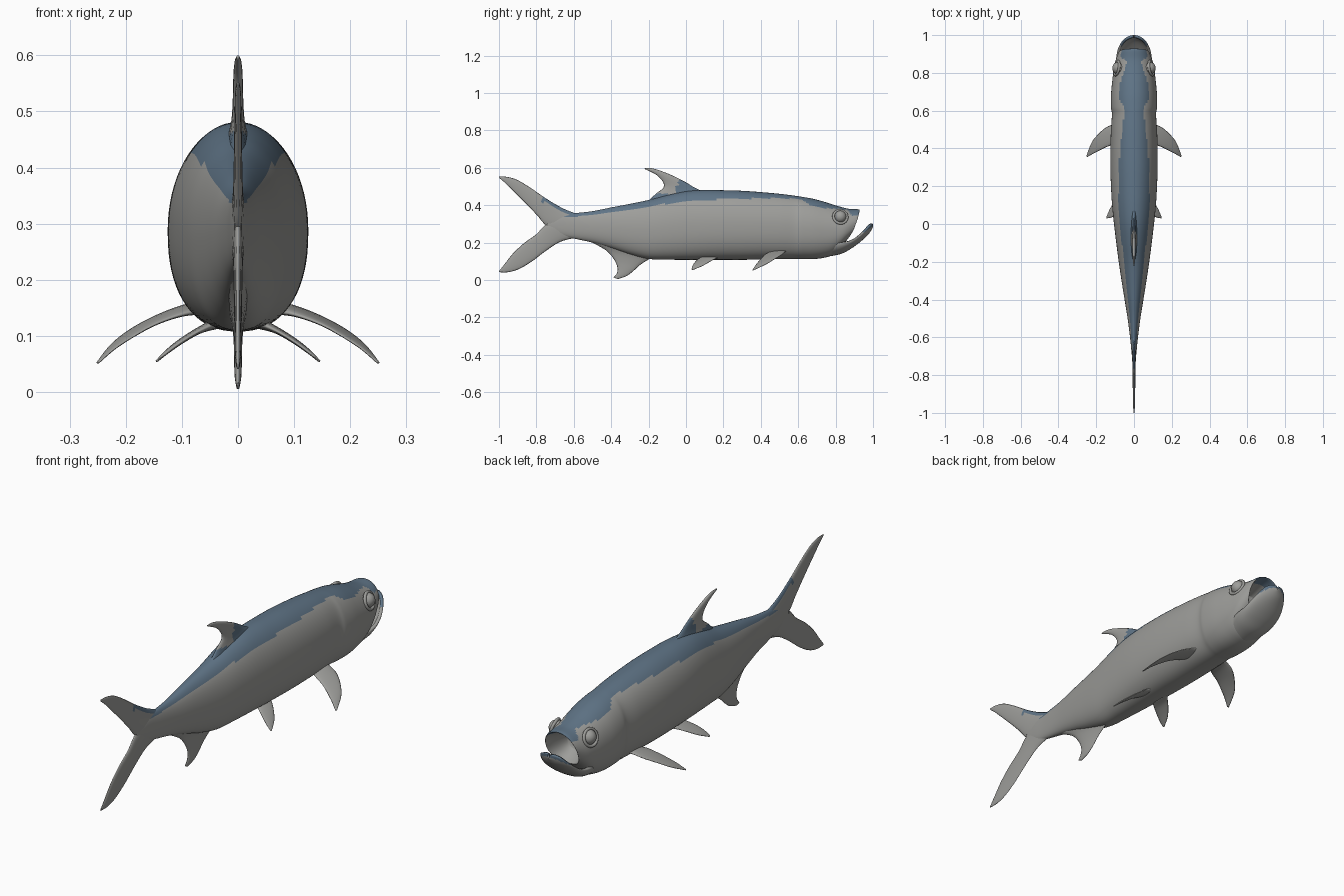
import bpy, bmesh, math
from mathutils import Vector


def material(name, rgb):
    m = bpy.data.materials.new(name)
    m.diffuse_color = (*rgb, 1)
    return m


SILVER = material("silver grey", (0.34, 0.34, 0.325))
BLUE = material("slate blue", (0.115, 0.175, 0.24))


def smooth_path(rows, steps):
    """Catmull-Rom interpolation of equal-length tuples."""
    out = []
    for i in range(len(rows) - 1):
        quad = [rows[max(i - 1, 0)], rows[i], rows[i + 1], rows[min(i + 2, len(rows) - 1)]]
        for k in range(steps):
            t = k / steps
            out.append([0.5 * (2 * b + (c - a) * t + (2 * a - 5 * b + 4 * c - d) * t * t
                               + (3 * b - a - 3 * c + d) * t ** 3) for a, b, c, d in zip(*quad)])
    return out + [list(rows[-1])]


def lookup(table, y):
    """Linear value from (y, value) pairs in rising y."""
    if y <= table[0][0]:
        return table[0][1]
    for (a, u), (b, v) in zip(table, table[1:]):
        if y <= b:
            return u + (v - u) * (y - a) / (b - a)
    return table[-1][1]


def loft(name, rings, closed=True, blue=None):
    """Skin a list of point rings; faces passing the blue rule get the blue material."""
    bm = bmesh.new()
    vs = [[bm.verts.new(p) for p in r] for r in rings]
    n = len(rings[0])
    for r, s in zip(vs, vs[1:]):
        for j in range(n if closed else n - 1):
            k = (j + 1) % n
            bm.faces.new((r[j], r[k], s[k], s[j]))
    if closed:
        bm.faces.new(vs[0])
        bm.faces.new(vs[-1])
    bmesh.ops.recalc_face_normals(bm, faces=bm.faces)
    for f in bm.faces:
        f.smooth = True
        c = f.calc_center_median()
        f.material_index = int(bool(blue and blue(c.x, c.y, c.z)))
    me = bpy.data.meshes.new(name)
    bm.to_mesh(me)
    bm.free()
    ob = bpy.data.objects.new(name, me)
    bpy.context.collection.objects.link(ob)
    me.materials.append(SILVER)
    me.materials.append(BLUE)
    return ob


def fin(name, stations, blue=None, n=16):
    """Lens-section fin; station = leading xyz, trailing xyz, half thickness."""
    rows = smooth_path(stations, 6)
    rings = []
    for i, s in enumerate(rows):
        lead, trail = Vector(s[:3]), Vector(s[3:6])
        a, b = rows[max(i - 1, 0)], rows[min(i + 1, len(rows) - 1)]
        span = Vector(b[:3]) + Vector(b[3:6]) - Vector(a[:3]) - Vector(a[3:6])
        normal = span.cross(lead - trail).normalized()
        rings.append([(lead + trail) / 2 + (lead - trail) / 2 * math.cos(q * math.tau / n)
                      + normal * s[6] * math.sin(q * math.tau / n) for q in range(n)])
    return loft(name, rings, blue=blue)


def flat(pairs):
    """Centre-plane fin stations from (lead y, lead z, trail y, trail z, thickness)."""
    return [(0, a, b, 0, c, d, t) for a, b, c, d, t in pairs]


# Body and mouth cavity: y, bottom, top, half width, forward lean
BODY = [(-0.74, 0.275, 0.315, 0.006, 0), (-0.68, 0.24, 0.35, 0.013, 0),
        (-0.6, 0.222, 0.357, 0.021, 0), (-0.5, 0.2, 0.368, 0.034, 0),
        (-0.4, 0.17, 0.388, 0.05, 0), (-0.3, 0.137, 0.407, 0.066, 0),
        (-0.2, 0.113, 0.428, 0.081, 0), (-0.1, 0.109, 0.455, 0.094, 0),
        (0, 0.108, 0.475, 0.106, 0), (0.1, 0.108, 0.481, 0.116, 0),
        (0.2, 0.108, 0.48, 0.122, 0), (0.3, 0.108, 0.477, 0.125, 0),
        (0.4, 0.11, 0.47, 0.125, 0), (0.5, 0.112, 0.461, 0.122, 0),
        (0.58, 0.113, 0.451, 0.117, 0), (0.62, 0.112, 0.445, 0.122, 0),
        (0.68, 0.112, 0.434, 0.122, 0), (0.74, 0.118, 0.417, 0.117, 0.005),
        (0.8, 0.132, 0.396, 0.11, 0.015), (0.85, 0.16, 0.381, 0.102, 0.03),
        (0.895, 0.2, 0.378, 0.086, 0.036), (0.902, 0.21, 0.372, 0.079, 0.036),
        (0.87, 0.225, 0.362, 0.07, 0.03), (0.8, 0.25, 0.335, 0.04, 0)]
EDGE = [(-0.76, 0.338), (-0.6, 0.338), (-0.4, 0.362), (-0.2, 0.392), (0, 0.425),
        (0.2, 0.433), (0.5, 0.438), (0.62, 0.432), (0.66, 0.4), (0.7, 0.388),
        (0.74, 0.383), (0.8, 0.382), (0.86, 0.375), (0.89, 0.345), (0.95, 0.345)]


def body_ring(s, n=72):
    y, lo, hi, w, lean = s
    mid = lo + (hi - lo) * 0.49
    ring = []
    for q in range(n):
        a = q * math.tau / n
        c, d = math.cos(a), math.sin(a)
        e = 0.86 if d < 0 else 0.98
        x = w * math.copysign(abs(c) ** e, c)
        z = mid + (hi - mid if d > 0 else mid - lo) * math.copysign(abs(d) ** e, d)
        ring.append((x, y + lean * d - 0.012 * lean / 0.036 * d * d, z))
    return ring


loft("body", [body_ring(s) for s in smooth_path(BODY, 8)],
     blue=lambda x, y, z: z > lookup(EDGE, y))

# Lower jaw scoop: y, keel, rim, half width
JAW = [(0.76, 0.125, 0.19, 0.085), (0.83, 0.14, 0.2, 0.096), (0.88, 0.166, 0.21, 0.094),
       (0.92, 0.194, 0.232, 0.087), (0.955, 0.224, 0.262, 0.072),
       (0.98, 0.25, 0.288, 0.052), (0.995, 0.274, 0.3, 0.026), (1.0, 0.284, 0.3, 0.005)]
jaw = loft("lower_jaw", [[(-w * math.cos(a), y, rim - (rim - keel) * math.sin(a))
                          for a in (math.pi * q / 24 for q in range(25))]
                         for y, keel, rim, w in smooth_path(JAW, 5)], closed=False,
           blue=lambda x, y, z: y > 0.95 and z > lookup([(0.95, 0.252), (1, 0.29)], y))
sol = jaw.modifiers.new("thickness", "SOLIDIFY")
sol.thickness = 0.014
sol.offset = -1

# Dorsal fin
fin("dorsal_fin", flat([(0.12, 0.462, -0.21, 0.415, 0.022), (0.05, 0.492, -0.16, 0.462, 0.013),
                        (0.0, 0.522, -0.122, 0.492, 0.01), (-0.06, 0.553, -0.122, 0.522, 0.009),
                        (-0.13, 0.582, -0.152, 0.557, 0.008), (-0.18, 0.597, -0.187, 0.578, 0.006),
                        (-0.222, 0.6, -0.22, 0.593, 0.003)]),
    blue=lambda x, y, z: y > -0.04 + (z - 0.52) * 0.5 or z < 0.462)

# Tail lobes
fin("tail_upper_lobe", flat([(-0.58, 0.352, -0.66, 0.255, 0.014), (-0.66, 0.384, -0.745, 0.29, 0.01),
                             (-0.75, 0.437, -0.795, 0.345, 0.008), (-0.83, 0.492, -0.85, 0.403, 0.007),
                             (-0.9, 0.534, -0.91, 0.463, 0.006), (-0.955, 0.551, -0.965, 0.517, 0.005),
                             (-1.0, 0.553, -0.998, 0.545, 0.002)]),
    blue=lambda x, y, z: y > -0.77 and z > 0.338 - (y + 0.6) * 0.48)
fin("tail_lower_lobe", flat([(-0.58, 0.228, -0.66, 0.335, 0.014), (-0.67, 0.205, -0.745, 0.3, 0.01),
                             (-0.75, 0.155, -0.8, 0.245, 0.008), (-0.82, 0.102, -0.865, 0.198, 0.007),
                             (-0.89, 0.06, -0.925, 0.142, 0.006), (-0.95, 0.042, -0.97, 0.085, 0.005),
                             (-1.0, 0.042, -0.998, 0.05, 0.002)]))

# Anal fin
fin("anal_fin", flat([(-0.17, 0.125, -0.53, 0.215, 0.02), (-0.21, 0.104, -0.43, 0.16, 0.012),
                      (-0.25, 0.077, -0.385, 0.11, 0.008), (-0.285, 0.045, -0.367, 0.068, 0.007),
                      (-0.32, 0.02, -0.37, 0.036, 0.006), (-0.365, 0.005, -0.387, 0.014, 0.003)]))

# Paired fins and eyes
PECTORAL = [(0.06, 0.54, 0.158, 0.06, 0.45, 0.145, 0.012), (0.1, 0.53, 0.151, 0.1, 0.425, 0.138, 0.008),
            (0.145, 0.513, 0.135, 0.145, 0.408, 0.122, 0.006), (0.19, 0.475, 0.112, 0.185, 0.388, 0.1, 0.005),
            (0.225, 0.43, 0.085, 0.22, 0.37, 0.077, 0.004), (0.252, 0.36, 0.052, 0.246, 0.355, 0.054, 0.002)]
PELVIC = [(0.04, 0.18, 0.122, 0.04, 0.08, 0.122, 0.01), (0.07, 0.152, 0.111, 0.07, 0.06, 0.108, 0.006),
          (0.1, 0.12, 0.093, 0.1, 0.043, 0.09, 0.005), (0.125, 0.085, 0.074, 0.125, 0.033, 0.072, 0.004),
          (0.146, 0.037, 0.054, 0.144, 0.03, 0.056, 0.002)]
for side, label in ((1, "right"), (-1, "left")):
    for part, rows in (("pectoral_fin", PECTORAL), ("pelvic_fin", PELVIC)):
        fin(f"{part}_{label}", [(side * r[0], r[1], r[2], side * r[3], *r[4:]) for r in rows])
    # Eyeball inside a raised socket ring
    bpy.ops.mesh.primitive_uv_sphere_add(segments=24, ring_count=14, radius=0.033,
                                         location=(side * 0.082, 0.825, 0.338))
    eye = bpy.context.object
    eye.name = f"eye_{label}"
    bpy.ops.mesh.primitive_torus_add(major_radius=0.037, minor_radius=0.007, major_segments=32,
                                     minor_segments=10, location=(side * 0.091, 0.825, 0.338),
                                     rotation=(0, side * math.radians(72), side * math.radians(10)))
    socket = bpy.context.object
    socket.name = f"eye_socket_{label}"
    for ob in (eye, socket):
        ob.data.materials.append(SILVER)
        ob.data.shade_smooth()
